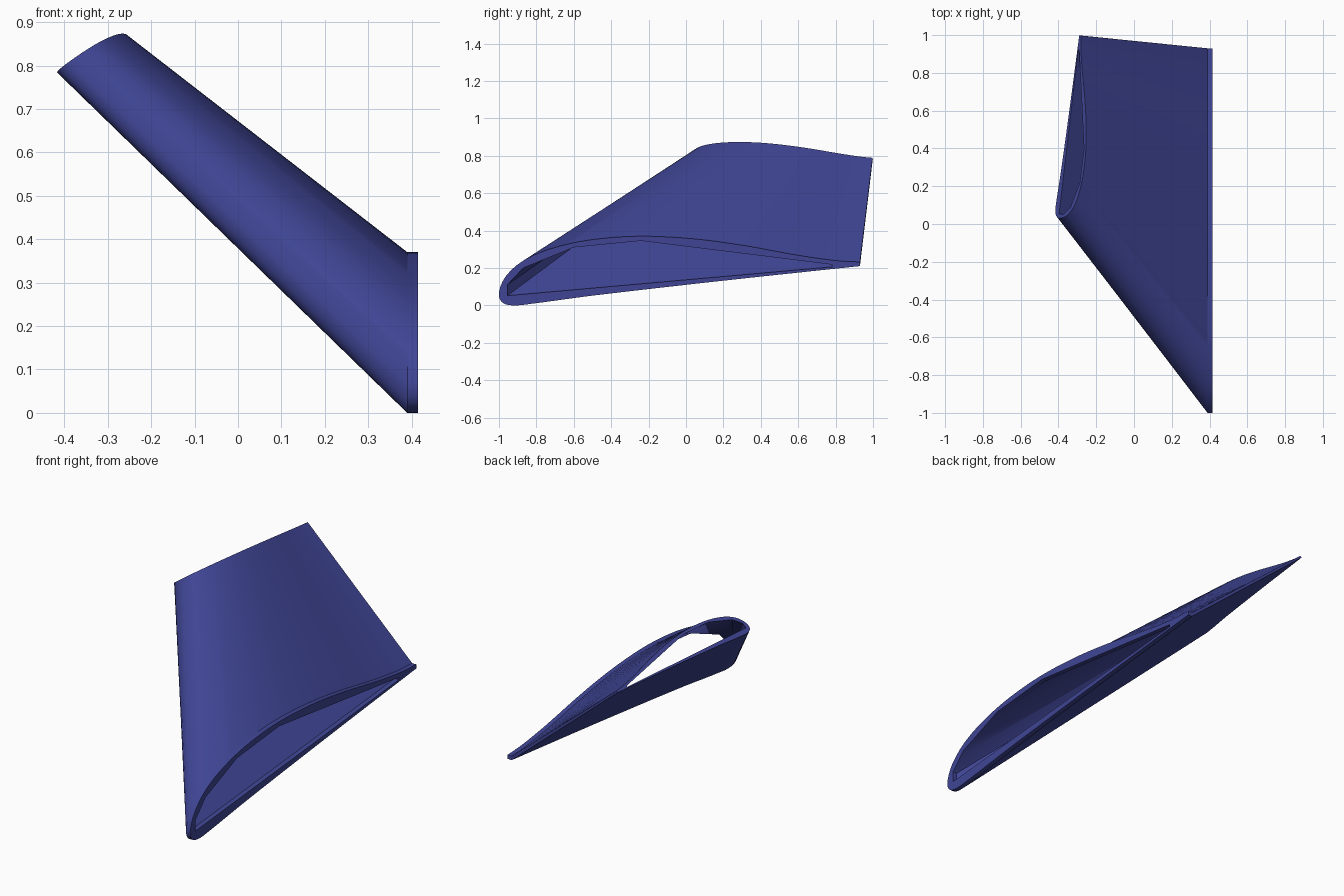
import bpy, bmesh
from mathutils import Vector
from mathutils.geometry import interpolate_bezier

if "Cube" in bpy.data.objects:
    bpy.data.objects.remove(bpy.data.objects["Cube"])

# Section outlines as (chordwise, height) pairs, starting and ending at the trailing edge
SKIN = [(0.93, 0.232), (0.8, 0.24), (0.6, 0.268), (0.3, 0.322), (0.03, 0.357), (-0.25, 0.37),
        (-0.5, 0.352), (-0.7, 0.31), (-0.86, 0.245), (-0.96, 0.16), (-1.0, 0.07),
        (-0.985, 0.018), (-0.93, 0.0), (-0.83, 0.008), (-0.5, 0.052), (0.2, 0.132), (0.93, 0.21)]
CAVITY = [(0.78, 0.218), (-0.24, 0.345), (-0.6, 0.31), (-0.87, 0.2), (-0.955, 0.11),
          (-0.955, 0.052), (0.78, 0.206)]


def smooth_outline(points, steps=5):
    """Smooth open curve through the points."""
    p = [Vector((a, b, 0)) for a, b in points]
    out = []
    for i in range(len(p) - 1):
        a, b = p[i], p[i + 1]
        span = (b - a).length

        def tangent(k):
            if k in (0, len(p) - 1):
                return (b - a).normalized()
            return (p[k + 1] - p[k - 1]).normalized()
        seg = interpolate_bezier(a, a + tangent(i) * span / 3,
                                 b - tangent(i + 1) * span / 3, b, steps + 1)
        out += [(v.x, v.y) for v in seg[:-1]]
    return out + [points[-1]]


def root(x):
    return lambda u, v: Vector((x, u, v))


def tip(u, v):
    """Half-size section, tilted square to the swept span."""
    return (Vector((-0.417, 0.06, 0.785)) + (u + 0.95) * Vector((0.0238, 0.506, -0.0345))
            + v * Vector((0.392, -0.06, 0.295)))


STATIONS = [root(0.415), root(0.39), tip]
bm = bmesh.new()


def loft(outline, smooth, flip):
    """Wall through all stations; returns the end rings of edges."""
    rings = [[bm.verts.new(s(u, v)) for u, v in outline] for s in STATIONS]
    n = len(outline)
    for r0, r1 in zip(rings, rings[1:]):
        for i in range(n):
            j = (i + 1) % n
            quad = [r0[i], r0[j], r1[j], r1[i]]
            f = bm.faces.new(quad[::-1] if flip else quad)
            f.smooth = smooth
    return [[bm.edges.get((r[i], r[(i + 1) % n])) for i in range(n)] for r in (rings[0], rings[-1])]


# Curved outer skin and faceted inner passage
outer = loft(smooth_outline(SKIN), True, False)
inner = loft(CAVITY, False, True)
# Rims at the root and the tip
for a, b in zip(outer, inner):
    bmesh.ops.triangle_fill(bm, edges=a + b, use_beauty=True)
bmesh.ops.recalc_face_normals(bm, faces=bm.faces)

mesh = bpy.data.meshes.new("wing_panel")
bm.to_mesh(mesh)
bm.free()
wing = bpy.data.objects.new("wing_panel", mesh)
bpy.context.collection.objects.link(wing)

blue = bpy.data.materials.new("deep blue")
blue.diffuse_color = (0.05, 0.06, 0.30, 1)
blue.use_nodes = True
blue.node_tree.nodes["Principled BSDF"].inputs["Base Color"].default_value = blue.diffuse_color
mesh.materials.append(blue)

bpy.context.view_layer.objects.active = wing
wing.select_set(True)
bpy.ops.object.shade_smooth_by_angle(angle=0.44)
